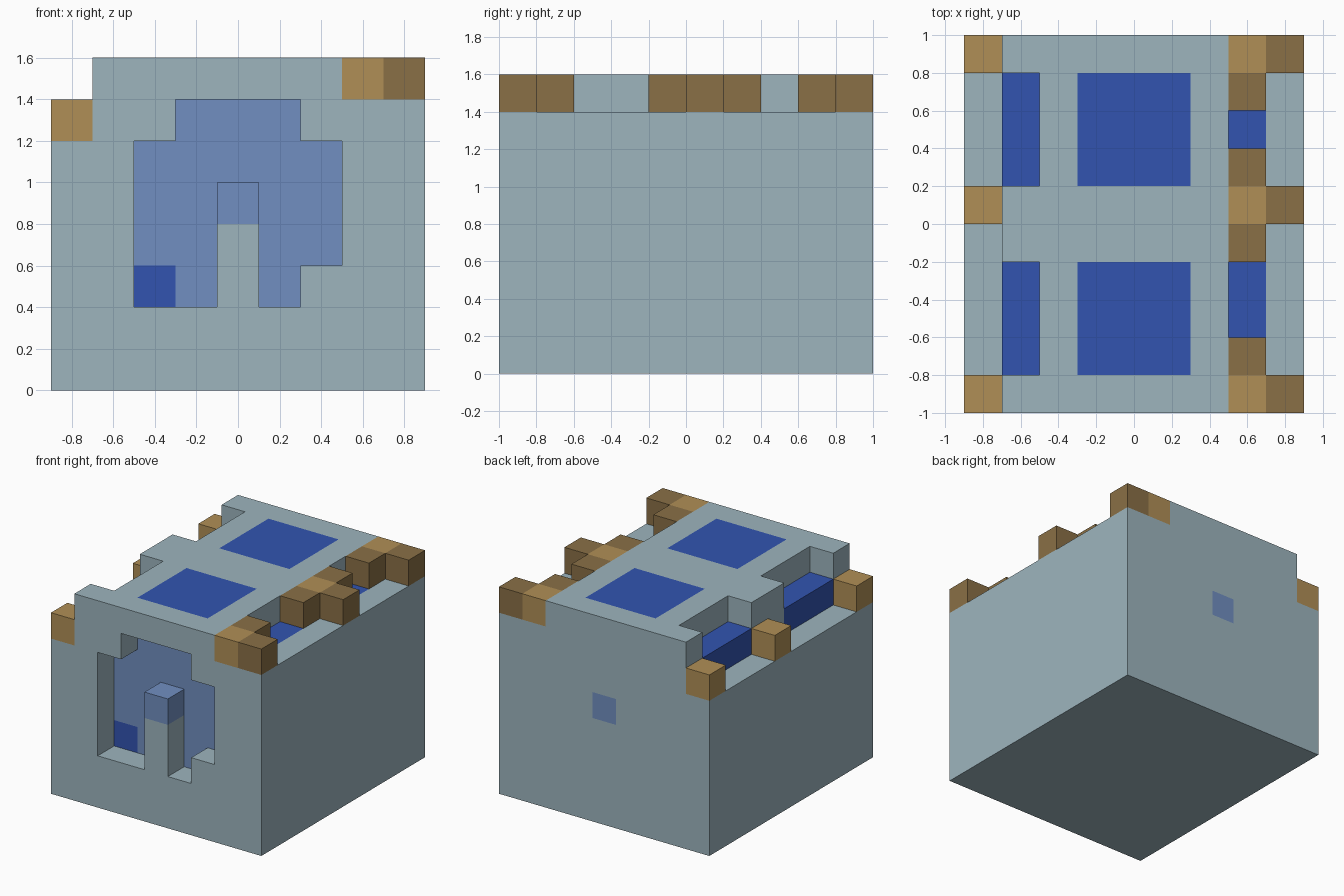
import bpy
import bmesh
from itertools import product
from mathutils import Vector

cube = bpy.data.objects.get("Cube")
if cube:
    bpy.data.objects.remove(cube, do_unlink=True)

CELL = 0.2
ORIGIN = Vector((-0.9, -1.0, 0.0))


def linear(c):
    c /= 255
    return c / 12.92 if c <= 0.04045 else ((c + 0.055) / 1.055) ** 2.4


def make_material(name, rgb):
    colour = [linear(c) for c in rgb] + [1.0]
    mat = bpy.data.materials.new(name)
    mat.use_nodes = True
    mat.diffuse_color = colour
    mat.node_tree.nodes["Principled BSDF"].inputs["Base Color"].default_value = colour
    return mat


stone = make_material("pale grey blue", (157, 181, 190))
tan = make_material("light brown", (176, 143, 86))
brown = make_material("dark brown", (138, 112, 70))
sky = make_material("soft blue", (113, 143, 193))
blue = make_material("deep blue", (50, 84, 176))

cells = {}   # block coordinate -> part name
colours = {}  # part name -> material


def fill(part, mat, xs, ys, zs):
    """Assign a range of blocks to a part; each range is inclusive."""
    colours[part] = mat
    for c in product(*(range(a, b + 1) for a, b in (xs, ys, zs))):
        cells[c] = part


def carve(xs, ys, zs):
    for c in product(*(range(a, b + 1) for a, b in (xs, ys, zs))):
        cells.pop(c, None)


# Main block, stepped at both long edges
fill("body", stone, (0, 8), (0, 9), (0, 5))
fill("body", stone, (1, 8), (0, 9), (6, 6))
fill("body", stone, (1, 6), (0, 9), (7, 7))

# Roof panels and the notched side ledges
for label, ys in (("front", (1, 3)), ("back", (6, 8))):
    fill(label + "_roof_panel", blue, (3, 5), ys, (7, 7))
    carve((1, 1), ys, (7, 7))
    fill(label + "_side_ledge", blue, (1, 1), ys, (6, 6))

# Blue floor blocks between the battlements
fill("front_floor_strip", blue, (7, 7), (2, 3), (6, 6))
fill("back_floor_strip", blue, (7, 7), (7, 7), (6, 6))

# Corner and middle studs on both edges
for label, y in (("front", 0), ("middle", 5), ("back", 9)):
    fill(label + "_right_stud", tan, (0, 0), (y, y), (6, 6))
    fill(label + "_left_inner_stud", tan, (7, 7), (y, y), (7, 7))
    fill(label + "_left_outer_stud", brown, (8, 8), (y, y), (7, 7))
for y in (1, 4, 6, 8):
    fill("battlements", brown, (7, 7), (y, y), (7, 7))

# Arched recess in the front, one block deep, around a central pillar
for xs, zs in (((3, 5), (6, 6)), ((2, 6), (3, 5)), ((2, 3), (2, 2)), ((5, 5), (2, 2))):
    carve(xs, (0, 0), zs)
    fill("arch_back", sky, xs, (1, 1), zs)
fill("arch_corner", blue, (2, 2), (1, 1), (2, 2))
fill("pillar", stone, (4, 4), (0, 0), (2, 3))
fill("pillar_cap", sky, (4, 4), (0, 0), (4, 4))

# Small square in the rear wall
fill("rear_square", sky, (4, 4), (9, 9), (4, 4))


def build_part(part):
    """Make the outer skin of one part, leaving out faces against other blocks."""
    bm = bmesh.new()
    for c in (c for c, p in cells.items() if p == part):
        for axis, side in product(range(3), (0, 1)):
            beside = list(c)
            beside[axis] += 2 * side - 1
            if tuple(beside) in cells:
                continue
            u, v = (axis + 1) % 3, (axis + 2) % 3
            corners = []
            for du, dv in ((0, 0), (1, 0), (1, 1), (0, 1)):
                p = Vector(c)
                p[axis] += side
                p[u] += du
                p[v] += dv
                corners.append(bm.verts.new(ORIGIN + p * CELL))
            bm.faces.new(corners if side else corners[::-1])
    bmesh.ops.remove_doubles(bm, verts=bm.verts, dist=0.001)
    mesh = bpy.data.meshes.new(part)
    bm.to_mesh(mesh)
    bm.free()
    mesh.materials.append(colours[part])
    bpy.context.collection.objects.link(bpy.data.objects.new(part, mesh))


for part in colours:
    build_part(part)
